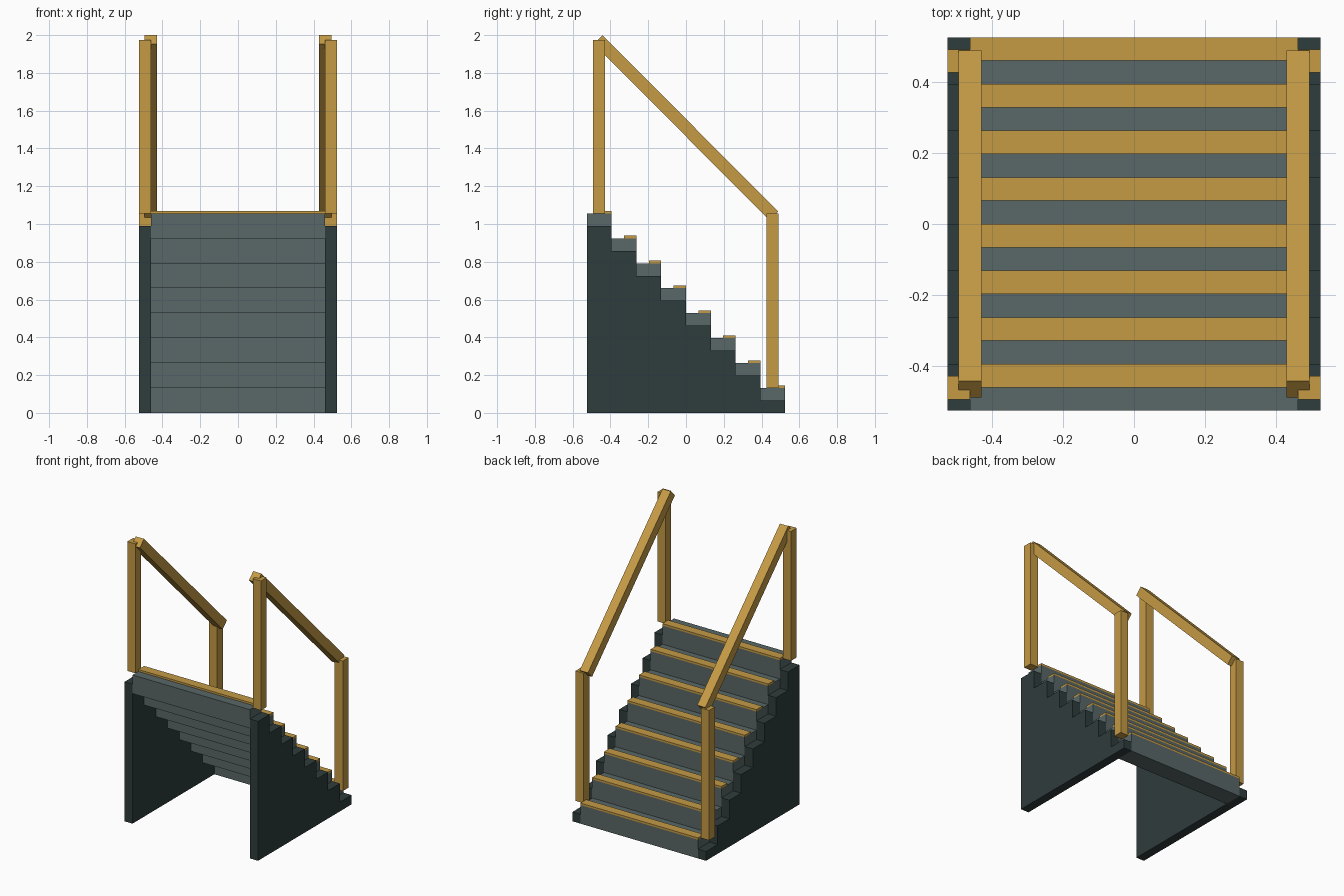
import bpy, bmesh, math
from mathutils import Vector

if "Cube" in bpy.data.objects:
    bpy.data.objects.remove(bpy.data.objects["Cube"])

STEPS = 8
HALF = 0.525                  # half width and half depth
RUN = 2 * HALF / STEPS        # tread depth
RISE = 0.132                  # step height
INNER = 0.4615                # inner face of the side panels


def material(name, rgb):
    m = bpy.data.materials.new(name)
    m.diffuse_color = (*rgb, 1)
    m.use_nodes = True
    m.node_tree.nodes["Principled BSDF"].inputs["Base Color"].default_value = m.diffuse_color
    return m


dark = material("dark_slate", (0.028, 0.045, 0.045))
grey = material("slate_grey", (0.100, 0.135, 0.135))
wood = material("golden_wood", (0.555, 0.325, 0.060))


def prism(name, profile, x0, x1, mat):
    """Extrude a (y, z) outline along x."""
    bm = bmesh.new()
    face = bm.faces.new([bm.verts.new((x0, y, z)) for y, z in profile])
    ext = bmesh.ops.extrude_face_region(bm, geom=[face])["geom"]
    moved = [v for v in ext if isinstance(v, bmesh.types.BMVert)]
    bmesh.ops.translate(bm, verts=moved, vec=(x1 - x0, 0, 0))
    bmesh.ops.recalc_face_normals(bm, faces=bm.faces[:])
    me = bpy.data.meshes.new(name)
    bm.to_mesh(me)
    bm.free()
    me.materials.append(mat)
    ob = bpy.data.objects.new(name, me)
    bpy.context.collection.objects.link(ob)
    return ob


def box(name, x0, x1, y0, y1, z0, z1, mat):
    return prism(name, [(y0, z0), (y1, z0), (y1, z1), (y0, z1)], x0, x1, mat)


# Step blocks touching edge to edge, each with a wooden nosing on its lip
for i in range(STEPS):
    lip = HALF - i * RUN
    top = (i + 1) * RISE
    box(f"step_{i + 1}", -INNER, INNER, lip - RUN, lip, top - RISE, top, grey)
    box(f"nosing_{i + 1}", -INNER, INNER, lip - RUN / 2, lip, top, top + 0.014, wood)

# Stepped outline of the side panels, half a rise below the treads
outline = [(-HALF, 0), (HALF, 0)]
for i in range(STEPS):
    z = (i + 0.5) * RISE
    outline += [(HALF - i * RUN, z), (HALF - (i + 1) * RUN, z)]

# Handrail outline: a sloped bar with square-cut ends
upper, lower = Vector((-0.442, 2.0)), Vector((0.488, 1.066))
along = (lower - upper).normalized()
drop = Vector((along.y, -along.x)) * 0.0655
rail = [upper, lower, lower + drop, upper + drop]

for side, s in (("left", -1), ("right", 1)):
    prism(f"{side}_panel", outline, s * INNER, s * HALF, dark)
    box(f"{side}_high_post", s * INNER, s * HALF, -0.493, -0.428,
        STEPS * RISE, 1.975, wood)
    box(f"{side}_low_post", s * INNER, s * HALF, 0.426, 0.491,
        RISE, 1.055, wood)
    prism(f"{side}_handrail", [tuple(p) for p in rail], s * 0.429, s * 0.494, wood)
